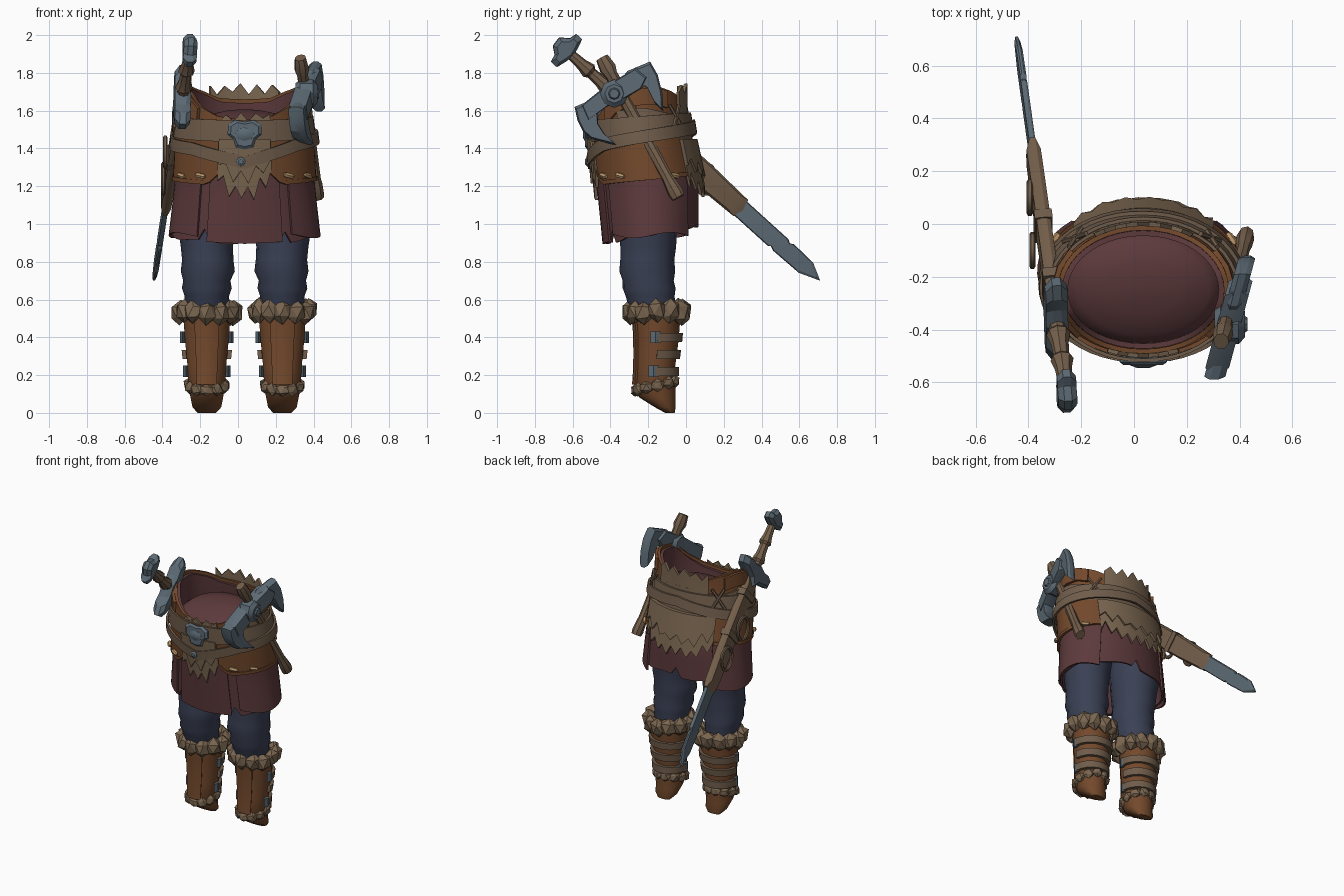
import bpy, bmesh, math, random
from mathutils import Vector, Matrix
from math import sin, cos, pi

if "Cube" in bpy.data.objects:
    bpy.data.objects.remove(bpy.data.objects["Cube"])

random.seed(4)
CX = 0.035  # symmetry line of body and legs


def lin(c):
    c /= 255
    return c / 12.92 if c <= 0.04045 else ((c + 0.055) / 1.055) ** 2.4


def material(name, *rgb):
    m = bpy.data.materials.new(name)
    m.diffuse_color = (*[lin(c) for c in rgb], 1)
    m.use_nodes = True
    m.node_tree.nodes["Principled BSDF"].inputs["Base Color"].default_value = m.diffuse_color
    return m


LEATHER = material("brown leather", 115, 73, 44)
FUR = material("tan fur", 122, 102, 80)
BELT = material("belt hide", 112, 93, 75)
WOOD = material("wood", 116, 95, 75)
STEEL = material("steel", 92, 106, 116)
BLUE = material("blue cloth", 58, 64, 84)
MAROON = material("maroon cloth", 93, 58, 60)
BONE = material("bone", 186, 150, 106)


def finish(name, bm, mat, angle=35):
    bmesh.ops.recalc_face_normals(bm, faces=bm.faces[:])
    me = bpy.data.meshes.new(name)
    bm.to_mesh(me)
    bm.free()
    me.materials.append(mat)
    if angle:
        for p in me.polygons:
            p.use_smooth = True
        me.set_sharp_from_angle(angle=math.radians(angle))
    ob = bpy.data.objects.new(name, me)
    bpy.context.collection.objects.link(ob)
    return ob


def skin(name, rings, mat, loop=False, angle=35):
    """Join closed rings of points; cap the ends unless looped."""
    bm = bmesh.new()
    vs = [[bm.verts.new(p) for p in r] for r in rings]
    for a, b in zip(vs, vs[1:] + ([vs[0]] if loop else [])):
        for i in range(len(a)):
            j = (i + 1) % len(a)
            bm.faces.new((a[i], a[j], b[j], b[i]))
    if not loop:
        bm.faces.new(vs[0])
        bm.faces.new(vs[-1])
    return finish(name, bm, mat, angle)


def surface(rows):
    """Elliptic tube from (z, cx, cy, rx, ry); d = 0 front, +90 deg at +x."""
    def S(d, z, off=0.0):
        zc = min(max(z, rows[0][0]), rows[-1][0])
        for a, b in zip(rows, rows[1:]):
            if zc <= b[0]:
                break
        t = (zc - a[0]) / (b[0] - a[0])
        x, y, rx, ry = [p + (q - p) * t for p, q in zip(a[1:], b[1:])]
        return Vector((x + (rx + off) * sin(d), y - (ry + off) * cos(d), z))
    return S


def loft(name, rows, mat, n=16, angle=40):
    S = surface(rows)
    return skin(name, [[S(2 * pi * i / n, r[0]) for i in range(n)] for r in rows], mat, angle=angle)


def band(name, S, mat, lo, hi, off, t, d0=0.0, d1=2 * pi, n=48, k=3):
    """Thick strip on surface S between heights lo(d) and hi(d)."""
    full = abs(d1 - d0 - 2 * pi) < 1e-6
    rings = []
    for i in range(n if full else n + 1):
        d = d0 + (d1 - d0) * i / n
        a = lo(d) if callable(lo) else lo
        b = hi(d) if callable(hi) else hi
        zs = [a + (b - a) * j / k for j in range(k + 1)]
        rings.append([S(d, z, off + t) for z in zs] + [S(d, z, off) for z in reversed(zs)])
    return skin(name, rings, mat, full)


def rod(name, a, b, prof, mat, n=8, angle=35):
    """Rod from a to b with profile (t, radius, radius2)."""
    a, b = Vector(a), Vector(b)
    q = (b - a).to_track_quat('Z', 'Y')
    return skin(name, [[a.lerp(b, t) + q @ Vector((r * cos(2 * pi * i / n), s * sin(2 * pi * i / n), 0))
                        for i in range(n)] for t, r, s in prof], mat, angle=angle)


def plate(name, pts, f, t, mat, inset=0.85):
    """Flat outline with bevelled faces, placed by the mapping f(u, v, h)."""
    cu, cv = [sum(p[i] for p in pts) / len(pts) for i in (0, 1)]
    rings = [[f(cu + (u - cu) * s, cv + (v - cv) * s, h) for u, v in pts]
             for s, h in ((inset, -t), (1, -t * .4), (1, t * .4), (inset, t))]
    return skin(name, rings, mat, angle=20)


def tufts(name, items, mat):
    bm = bmesh.new()
    for p, q, size in items:
        m = Matrix.Translation(p) @ Matrix.Rotation(q, 4, 'Z') @ Matrix.Diagonal((*size, 1))
        for v in bmesh.ops.create_icosphere(bm, subdivisions=1, radius=1, matrix=m)['verts']:
            v.co += Vector([random.uniform(-.15, .15) * min(size) for _ in 'xyz'])
    finish(name, bm, mat, 0)


# ---- legs and boots
for side, s in (("left", -1), ("right", 1)):
    x = CX + s * .2
    loft(side + "_trouser_leg", [
        (.5, x, -.17, .11, .115), (.62, x, -.19, .118, .13), (.66, x, -.195, .132, .14),
        (.70, x, -.2, .125, .135), (.75, x - s * .005, -.205, .143, .148), (.81, x - s * .005, -.205, .136, .143),
        (.88, x, -.2, .138, .148), (.96, x, -.2, .15, .15), (1.1, x, -.19, .165, .17),
        (1.3, x, -.2, .14, .17)], BLUE)
    rows = [(0, x, -.085, .05, .025), (.03, x, -.11, .078, .055), (.08, x, -.15, .088, .095),
            (.13, x, -.165, .098, .11), (.25, x, -.162, .105, .105), (.4, x, -.152, .12, .115),
            (.56, x, -.155, .13, .125)]
    loft(side + "_boot", rows, LEATHER, 14)
    B = surface(rows)
    band(side + "_boot_front_panel", B, LEATHER, .15, .52, 0, .012, -.5, .5, 4, 4)
    tufts(side + "_boot_fur_cuff", [
        (B(d, .537 + random.uniform(-.008, .008), .012), d, (.056, .048, .066))
        for d in [2 * pi * i / 12 for i in range(12)]], FUR)
    tufts(side + "_ankle_fur", [
        (B(d, .145 - .025 * cos(d), 0), d, (.04, .024, .036))
        for d in [2 * pi * i / 11 for i in range(11)]], FUR)
    for i, z in enumerate((.22, .31, .4)):
        if i != 1:
            for k in (-1, 1):
                p = B(k * 1.5, z, .008)
                rod(side + "_boot_buckle", p - Vector((0, 0, .03)), p + Vector((0, 0, .03)),
                    [(0, .014, .028), (1, .014, .028)], STEEL, 4)
        band(f"{side}_boot_strap_{i}", B, BELT, z - .024, z + .024, -.002, .022, 1.6, 2 * pi - 1.6, 10, 1)

# ---- body cloth
body = surface([(.9, CX, -.18, .395, .25), (1.2, CX, -.195, .36, .265), (1.45, CX, -.235, .345, .25),
                (1.6, CX, -.25, .325, .24), (1.75, CX, -.25, .32, .24)])


def dist(d):
    return abs((d + pi) % (2 * pi) - pi)


def hem(d):
    a = dist(d)
    notch = any(abs(a - c) < .05 for c in (.59, pi))
    return .9 + .045 * (1 - cos(a)) + (.06 if notch else 0) + .008 * sin(7 * d)


band("skirt", body, MAROON, hem, 1.32, -.015, .012, n=64, k=5)
band("skirt_front_panel", body, MAROON, lambda d: .895 + .02 * abs(d), 1.3, 0, .012, -.52, .52, 8, 4)
for s in (-1, 1):
    band("skirt_side_panel", body, MAROON, lambda d: .94 + .015 * sin(4 * d), 1.3, 0, .012,
         *sorted((s * .68, s * 2.4)), 14, 4)
keys = [(0, 1.55), (.45, 1.57), (.85, 1.63), (1.2, 1.72), (1.9, 1.735), (2.4, 1.70), (2.7, 1.665), (pi + .01, 1.66)]


def rim(d):
    a = dist(d)
    for (p, u), (q, v) in zip(keys, keys[1:]):
        if a <= q:
            return u + (v - u) * (a - p) / (q - p)


band("shirt_lining", body, MAROON, 1.3, lambda d: rim(d) - .02, -.035, .02, n=40)
inside = loft("shirt_inside", [(1.40, CX, -.24, .31, .22), (1.51, CX, -.245, .3, .215), (1.55, CX, -.245, .25, .175),
                               (1.58, CX, -.245, .14, .1), (1.59, CX, -.245, .03, .02)], MAROON, 32, 60)
for v in inside.data.vertices:  # the shirt opening leans towards the front
    v.co.z += .25 * (v.co.y + .25)

# ---- leather coat, hip guards, fur trim
band("coat", body, LEATHER, 1.28, rim, -.014, .018, n=40, k=4)


def guard_hem(d):
    return 1.2 + .025 * dist(d) + max(0, .55 - dist(d)) * .35


for s in (-1, 1):
    a, b = sorted((s * .3, s * 2.4))
    band("hip_guard", body, LEATHER, guard_hem, 1.46, .008, .014, a, b, 20)
    band("hip_guard_trim", body, LEATHER, lambda d: guard_hem(d) - .006, lambda d: guard_hem(d) + .016,
         .01, .018, a, b, 20, 1)
    # collar points folded outwards on each side
    a, b = sorted((s * .8, s * 2.2))
    band("collar_flap", body, LEATHER, lambda d: rim(d) - .1, lambda d: rim(d) - .01, .004, .02, a, b, 5)
    for d in (.65, 1.05, 2.1):
        rod("bone_toggle", body(s * d - .08, 1.262, .032), body(s * d + .08, 1.25, .032),
            [(0, .008, .008), (.2, .014, .014), (.8, .014, .014), (1, .008, .008)], BONE, 6)


def fur(name, d0, d1, n, lo, hi, off, amp, top=False):
    """Fur strip with an irregular ragged edge at the bottom or the top."""
    def jag(f):
        return lambda d: f(d) + (round((d - d0) / (d1 - d0) * n) % 2 + random.uniform(-.3, .3)) * amp
    band(name, body, FUR, lo if top else jag(lo), jag(hi) if top else hi, off, .016, d0, d1, n, 2)


fur("front_fur", -.38, .38, 9, lambda d: 1.13 + .7 * d * d, lambda d: 1.5, .016, .07)
fur("front_fur_upper", -.36, .36, 7, lambda d: 1.22 + .6 * d * d, lambda d: 1.45, .027, .06)
fur("back_fur", 2.4, 3.88, 15, lambda d: 1.14 + .14 * (d - pi) ** 2, lambda d: 1.45, .016, .07)
fur("back_fur_upper", 2.4, 3.88, 13, lambda d: 1.24 + .1 * (d - pi) ** 2, lambda d: 1.45, .03, .06)
fur("back_collar_fur", 2.55, 3.73, 9, lambda d: 1.58, lambda d: 1.685, .002, .05, True)
fur("front_collar_fur", -.4, .4, 7, lambda d: 1.5, lambda d: 1.55, .002, .035, True)

# ---- belts
band("back_girdle", body, BELT, 1.42, lambda d: 1.6 + .015 * cos(4 * d), .008, .012, 1.1, 2 * pi - 1.1, 30)
band("wide_belt", body, BELT, lambda d: 1.435 + .03 * (1 - cos(d)), lambda d: 1.55 + .02 * (1 - cos(d)), .022, .013)


def sling(d):
    a = dist(d)
    return 1.325 + .085 * min(1, a / .8) + .11 * max(0, a - .8) / 2.34 + .015 * sin(d)


band("slung_belt", body, BELT, lambda d: sling(d) - .033, lambda d: sling(d) + .033, .036, .014)
for d in (2.35, 3.93):
    for k in (-1, 1):
        rod("girdle_stitch", body(d - k * .13, 1.5, .04), body(d + k * .13, 1.63, .03),
            [(0, .01, .01), (1, .01, .01)], BELT, 6)


def front(u, v, h):
    return Vector((CX + u, -.515 - h, v))


half = [(0, 1.395), (.045, 1.405), (.06, 1.45), (.09, 1.475), (.088, 1.525), (.05, 1.55), (0, 1.54)]
plate("belt_buckle", half + [(-u, v) for u, v in half[-2:0:-1]], front, .02, STEEL, .82)
rod("buckle_boss", front(0, 1.475, 0), front(0, 1.475, .03), [(0, .055, .04), (.7, .05, .035), (1, .025, .02)], STEEL)
rod("belt_stud", front(-.02, 1.33, -.01), front(-.02, 1.33, .02), [(0, .026, .026), (.7, .024, .024), (1, .012, .012)],
    STEEL)

# ---- sword hanging on the left hip
P, TIP = Vector((-.255, -.64, 1.925)), Vector((-.445, .71, .70))
ax = (TIP - P).normalized()
up = Vector((-1, 0, 0)).cross(ax).normalized()
nor = ax.cross(up)


def sword(u, v, h):
    return P + ax * u + up * v + nor * h


plate("sword_pommel", [(-.065, -.025), (-.06, .03), (-.02, .06), (-.01, .1), (.03, .1), (.045, .05), (.055, 0),
                       (.045, -.05), (.03, -.1), (-.01, -.1), (-.02, -.06)], sword, .036, STEEL, .7)
rod("sword_grip", sword(.04, 0, 0), sword(.37, 0, 0),
    [(0, .026, .026), (.25, .032, .032), (.4, .044, .044), (.45, .03, .03), (.65, .034, .034), (.8, .046, .046),
     (.85, .032, .032), (1, .034, .034)], WOOD)
guard = [(.33, 0), (.35, .08), (.34, .15), (.36, .21), (.41, .2), (.43, .12), (.45, .05), (.5, 0)]
plate("sword_guard", guard + [(u, -v) for u, v in guard[-2:0:-1]], sword, .042, STEEL, .8)
plate("scabbard", [(.42, -.06), (.42, .06), (.8, .07), (1.0, .068), (1.26, .055), (1.28, 0), (1.26, -.06),
                   (1.0, -.068), (.8, -.068)], sword, .027, WOOD)
plate("sword_blade", [(1.2, -.05), (1.2, .05), (1.5, .05), (1.515, .04), (1.54, .05), (1.72, .045),
                      (1.833, 0), (1.74, -.046), (1.6, -.05), (1.58, -.038), (1.56, -.05)], sword, .012, STEEL, .9)
for u in (.56, .86):
    plate("scabbard_strap", [(u - .022, -.072), (u - .022, .072), (u + .022, .072), (u + .022, -.072)],
          sword, .034, BELT, .97)
for c in (Vector((-.385, -.1, 1.38)), Vector((-.395, .1, 1.24))):
    skin("scabbard_loop", [[c + Vector((.012 * cos(b), (.06 + .012 * sin(b)) * cos(a), (.08 + .012 * sin(b)) * sin(a)))
                            for b in [2 * pi * j / 6 for j in range(6)]]
                           for a in [2 * pi * i / 14 for i in range(14)]], BELT, True)

# ---- axe hanging on the right hip
rod("axe_handle", (.425, -.04, 1.14), (.33, -.445, 1.88),
    [(0, .03, .036), (.03, .034, .042), (.1, .032, .036), (.14, .027, .031), (.5, .027, .033), (.88, .03, .035),
     (.92, .04, .046), (1, .03, .035)], WOOD)


def axe(u, v, h):
    return Vector((.36 + .27 * (u + .38) + h, u, v))


plate("axe_head_bar", [(-.53, 1.54), (-.565, 1.62), (-.42, 1.735), (-.36, 1.77), (-.26, 1.83), (-.2, 1.78),
                       (-.23, 1.72), (-.35, 1.65), (-.42, 1.62)], axe, .045, STEEL, .9)
plate("axe_back_blade", [(-.33, 1.785), (-.31, 1.81), (-.19, 1.86), (-.15, 1.79), (-.125, 1.69), (-.12, 1.595),
                         (-.165, 1.64), (-.205, 1.72), (-.25, 1.75)], axe, .032, STEEL, .88)
plate("axe_front_blade", [(-.53, 1.645), (-.59, 1.62), (-.575, 1.55), (-.545, 1.49), (-.5, 1.45), (-.365, 1.415),
                          (-.43, 1.475), (-.465, 1.53), (-.47, 1.6)], axe, .04, STEEL, .88)
rod("axe_hub", axe(-.38, 1.69, -.055), axe(-.38, 1.69, .06), [(0, .055, .055), (.2, .075, .075), (.8, .075, .075),
                                                              (1, .05, .05)], STEEL)
rod("axe_hub_cap", axe(-.38, 1.69, .055), axe(-.38, 1.69, .07), [(0, .035, .035), (1, .025, .025)], STEEL)
